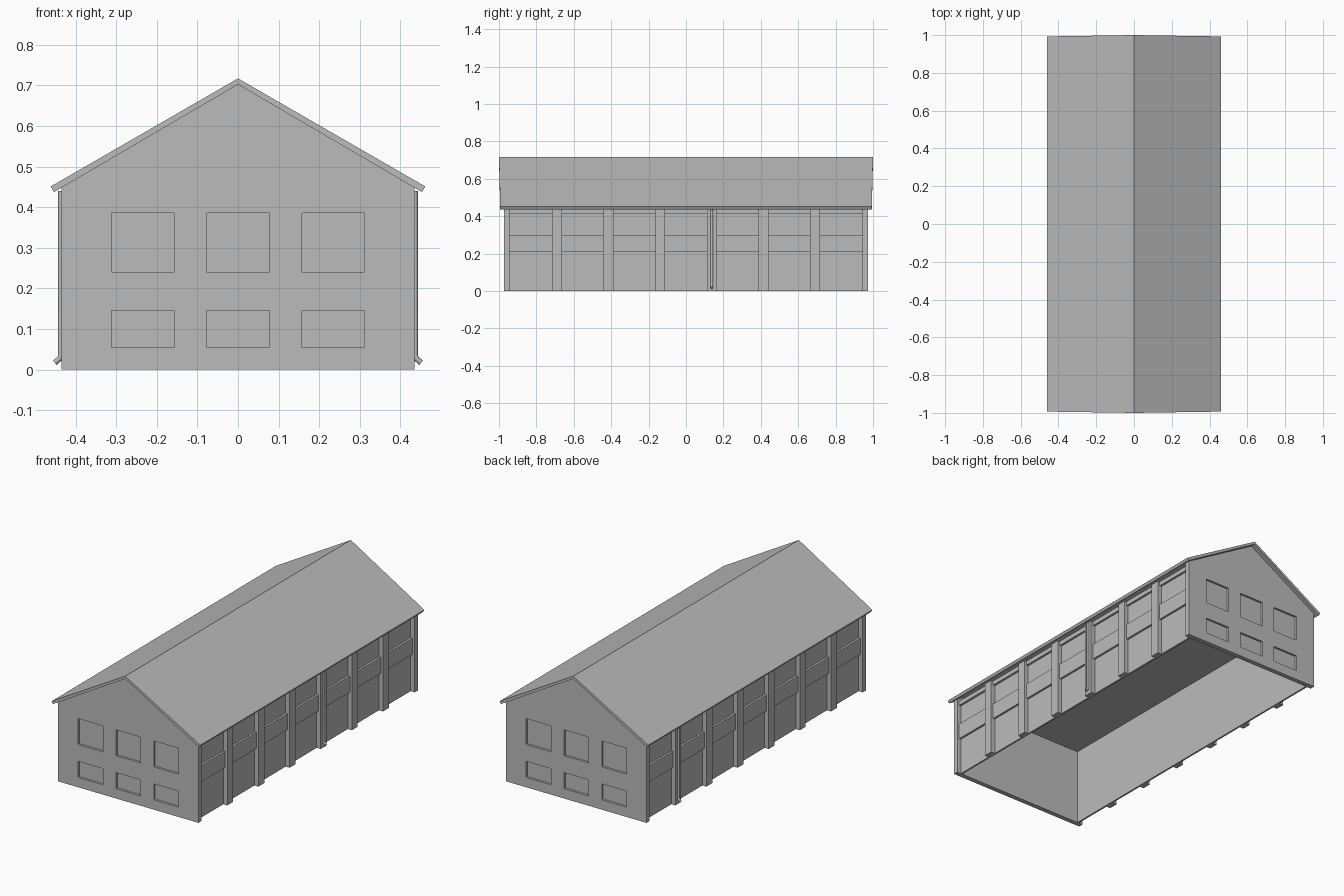
import bpy, bmesh, math
from mathutils import Matrix, Vector

if "Cube" in bpy.data.objects:
    bpy.data.objects.remove(bpy.data.objects["Cube"], do_unlink=True)

grey = bpy.data.materials.new("plain grey")
GREY = (0.5, 0.5, 0.5, 1)
grey.use_nodes = True
grey.diffuse_color = GREY
grey.node_tree.nodes["Principled BSDF"].inputs["Base Color"].default_value = GREY


def add_object(name, bm):
    bmesh.ops.recalc_face_normals(bm, faces=bm.faces)
    mesh = bpy.data.meshes.new(name)
    bm.to_mesh(mesh)
    bm.free()
    mesh.materials.append(grey)
    ob = bpy.data.objects.new(name, mesh)
    bpy.context.collection.objects.link(ob)
    return ob


def boxes(name, extents):
    """One object from (x0, x1, y0, y1, z0, z1) boxes."""
    bm = bmesh.new()
    for x0, x1, y0, y1, z0, z1 in extents:
        place = Matrix.Translation(((x0 + x1) / 2, (y0 + y1) / 2, (z0 + z1) / 2))
        bmesh.ops.create_cube(bm, size=1, matrix=place @ Matrix.Diagonal((x1 - x0, y1 - y0, z1 - z0, 1)))
    return add_object(name, bm)


def prism(name, profile, y0, y1):
    """Extrude an (x, z) profile along y."""
    bm = bmesh.new()
    face = bm.faces.new([bm.verts.new((x, y0, z)) for x, z in profile])
    top = bmesh.ops.extrude_face_region(bm, geom=[face])["geom"]
    for v in top:
        if isinstance(v, bmesh.types.BMVert):
            v.co.y = y1
    return add_object(name, bm)


def half_turn(ob, name):
    twin = ob.copy()
    twin.name = name
    twin.rotation_euler.z = math.pi
    bpy.context.collection.objects.link(twin)


HALF_W, HALF_L, EAVE, RIDGE = 0.435, 0.972, 0.44, 0.703
PANEL, BAND, INNER = 0.41, 0.422, 0.4

# Gable walls with recessed windows
front = prism("front_gable", [(-HALF_W, 0), (HALF_W, 0), (HALF_W, EAVE + 0.008),
                              (0, RIDGE), (-HALF_W, EAVE + 0.008)], -HALF_L, -0.945)
cutter = boxes("window_cutter", [(x - 0.077, x + 0.077, -1.05, -HALF_L + 0.012, z0, z1)
                                 for x in (-0.235, 0, 0.235)
                                 for z0, z1 in ((0.055, 0.145), (0.24, 0.385))])
mod = front.modifiers.new("windows", 'BOOLEAN')
mod.object = cutter
mod.operation = 'DIFFERENCE'
mod.solver = 'EXACT'
bpy.context.view_layer.update()
cut = bpy.data.meshes.new_from_object(front.evaluated_get(bpy.context.evaluated_depsgraph_get()))
front.modifiers.clear()
front.data = cut
bpy.data.objects.remove(cutter, do_unlink=True)
half_turn(front, "back_gable")

# Long walls: recessed panels, floor band and top band
wall = boxes("left_wall", [(INNER, PANEL, -0.95, 0.95, 0, EAVE),
                           (INNER, BAND, -0.95, 0.95, 0.21, 0.3),
                           (INNER, BAND, -0.95, 0.95, 0.415, EAVE)])
half_turn(wall, "right_wall")

# Pilasters dividing the bays
bays = [-0.69 + 0.276 * i for i in range(6)]
posts = boxes("left_pilasters", [(INNER, HALF_W, y - 0.026, y + 0.026, 0, EAVE) for y in bays])
half_turn(posts, "right_pilasters")

# Flat ceiling
boxes("ceiling", [(-PANEL, PANEL, -0.95, 0.95, EAVE - 0.006, EAVE)])

# Roof: bent slab with slightly raked ends
roof = prism("roof", [(0, 0.717), (0.461, 0.451), (0.453, 0.437), (0, 0.702),
                      (-0.453, 0.437), (-0.461, 0.451)], -1, 1)
for v in roof.data.vertices:
    v.co.y *= 1 - 0.015 * abs(v.co.x)


# Downpipes with kicked-out feet
def downpipe(name, side, y):
    curve = bpy.data.curves.new(name, 'CURVE')
    curve.dimensions = '3D'
    curve.bevel_depth = 0.007
    curve.bevel_resolution = 1
    curve.use_fill_caps = True
    path = [(0.436, EAVE), (0.436, 0.035), (0.439, 0.027), (0.451, 0.017)]
    line = curve.splines.new('POLY')
    line.points.add(len(path) - 1)
    for p, (x, z) in zip(line.points, path):
        p.co = (side * x, y, z, 1)
    curve.materials.append(grey)
    bpy.context.collection.objects.link(bpy.data.objects.new(name, curve))


downpipe("left_downpipe", 1, 0.138)
downpipe("right_downpipe", -1, 0.69)
